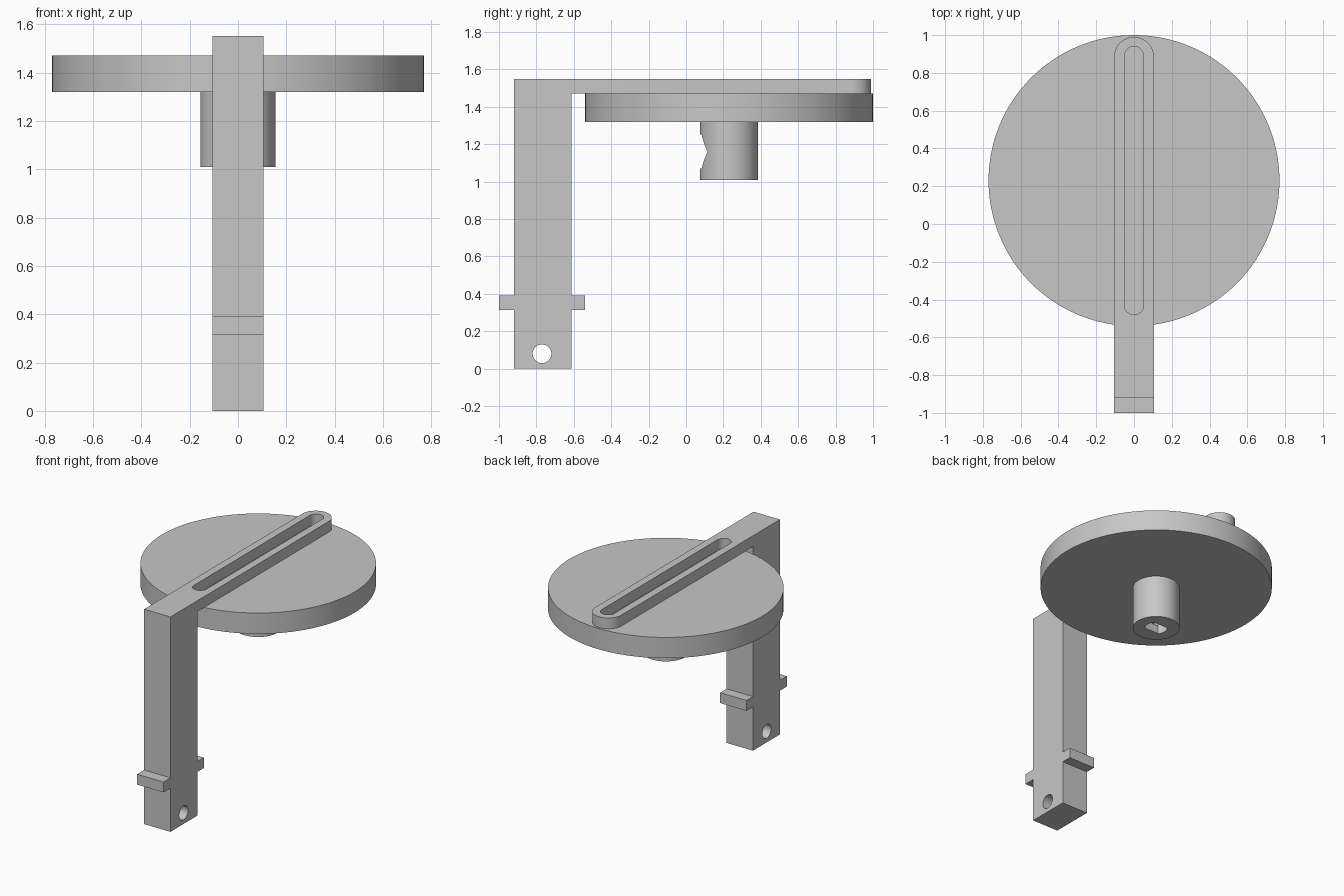
import bpy, bmesh
from math import sin, cos, pi, radians

cube = bpy.data.objects.get("Cube")
if cube:
    bpy.data.objects.remove(cube, do_unlink=True)

grey = bpy.data.materials.new("plain grey")
grey.use_nodes = True
grey.diffuse_color = (0.57, 0.57, 0.57, 1)
grey.node_tree.nodes["Principled BSDF"].inputs["Base Color"].default_value = grey.diffuse_color


def arc(cx, cy, r, start=0, sweep=360, n=64):
    """Points on an arc; a full circle leaves out the repeated last point."""
    count = n if sweep == 360 else n + 1
    angles = [radians(start + sweep * i / n) for i in range(count)]
    return [(cx + r * cos(a), cy + r * sin(a)) for a in angles]


def prism(name, outline, lo, hi, axis="z"):
    """Extrude a flat outline along an axis."""
    place = {"x": lambda a, b, t: (t, a, b),
             "y": lambda a, b, t: (a, t, b),
             "z": lambda a, b, t: (a, b, t)}[axis]
    bm = bmesh.new()
    ends = [[bm.verts.new(place(a, b, t)) for a, b in outline] for t in (lo, hi)]
    bm.faces.new(ends[0])
    bm.faces.new(ends[1])
    for i in range(len(outline)):
        j = (i + 1) % len(outline)
        bm.faces.new((ends[0][i], ends[0][j], ends[1][j], ends[1][i]))
    bmesh.ops.recalc_face_normals(bm, faces=bm.faces)
    mesh = bpy.data.meshes.new(name)
    bm.to_mesh(mesh)
    bm.free()
    mesh.materials.append(grey)
    obj = bpy.data.objects.new(name, mesh)
    bpy.context.collection.objects.link(obj)
    return obj


def activate(obj):
    bpy.ops.object.select_all(action="DESELECT")
    obj.select_set(True)
    bpy.context.view_layer.objects.active = obj


def cut(obj, cutter):
    """Subtract the cutter, then discard it."""
    cutter.hide_render = True
    mod = obj.modifiers.new("cut", "BOOLEAN")
    mod.operation = "DIFFERENCE"
    mod.solver = "EXACT"
    mod.object = cutter
    activate(obj)
    bpy.ops.object.modifier_apply(modifier=mod.name)
    bpy.data.objects.remove(cutter, do_unlink=True)


HALF = 0.105                 # half width of the bracket
FRONT, BACK = -0.92, -0.613  # post faces
ARM_END, ARM_LOW, TOP = 0.99, 1.472, 1.55
TAB_LOW, TAB_HIGH = 0.315, 0.39
DISC_Y = 0.23
SLOT_R = 0.05
SLOT_NEAR, SLOT_FAR = -0.43, 0.89

# Bracket: post, two tabs and arm share one side profile
side = [(FRONT, 0), (BACK, 0),
        (BACK, TAB_LOW), (-0.54, TAB_LOW), (-0.54, TAB_HIGH), (BACK, TAB_HIGH),
        (BACK, ARM_LOW), (ARM_END, ARM_LOW), (ARM_END, TOP), (FRONT, TOP),
        (FRONT, TAB_HIGH), (-1, TAB_HIGH), (-1, TAB_LOW), (FRONT, TAB_LOW)]
bracket = prism("slotted_bracket", side, -HALF, HALF, "x")

# Rounded arm tip
bm = bmesh.new()
bm.from_mesh(bracket.data)
tip = [e for e in bm.edges
       if all(v.co.y > ARM_END - 0.01 for v in e.verts)
       and abs(e.verts[0].co.z - e.verts[1].co.z) > 0.01]
bmesh.ops.bevel(bm, geom=tip, offset=HALF - 0.0005, segments=16,
                profile=0.5, affect="EDGES")
bm.to_mesh(bracket.data)
bm.free()

# Long slot in the arm and pivot hole in the foot
slot = (arc(0, SLOT_FAR, SLOT_R, 0, 180, 24)
        + arc(0, SLOT_NEAR, SLOT_R, 180, 180, 24))
cut(bracket, prism("slot_cutter", slot, ARM_LOW - 0.1, TOP + 0.1))
cut(bracket, prism("pivot_cutter", arc(-0.77, 0.08, SLOT_R, n=40), -0.3, 0.3, "x"))

# Disc and the low pin face at the slot end
disc = prism("disc", arc(0, DISC_Y, 0.77, n=128), 1.32, 1.47)
pin = prism("crank_pin", arc(0, SLOT_NEAR, SLOT_R - 0.001, n=48), 1.46, 1.476)

# Hub with a two-flat shaft bore and a hexagonal nut pocket in front
hub = prism("hub", arc(0, DISC_Y, 0.155, n=64), 1.01, 1.32)
bore = (arc(0, DISC_Y, 0.075, -40, 80, 12) + arc(0, DISC_Y, 0.075, 140, 80, 12))
cut(hub, prism("bore_cutter", bore, 0.9, 1.31))
cut(hub, prism("nut_cutter", arc(0, 1.16, 0.105, n=6), 0, DISC_Y - 0.02, "y"))

for part in (bracket, disc, pin, hub):
    activate(part)
    bpy.ops.object.shade_smooth_by_angle(angle=radians(30))
